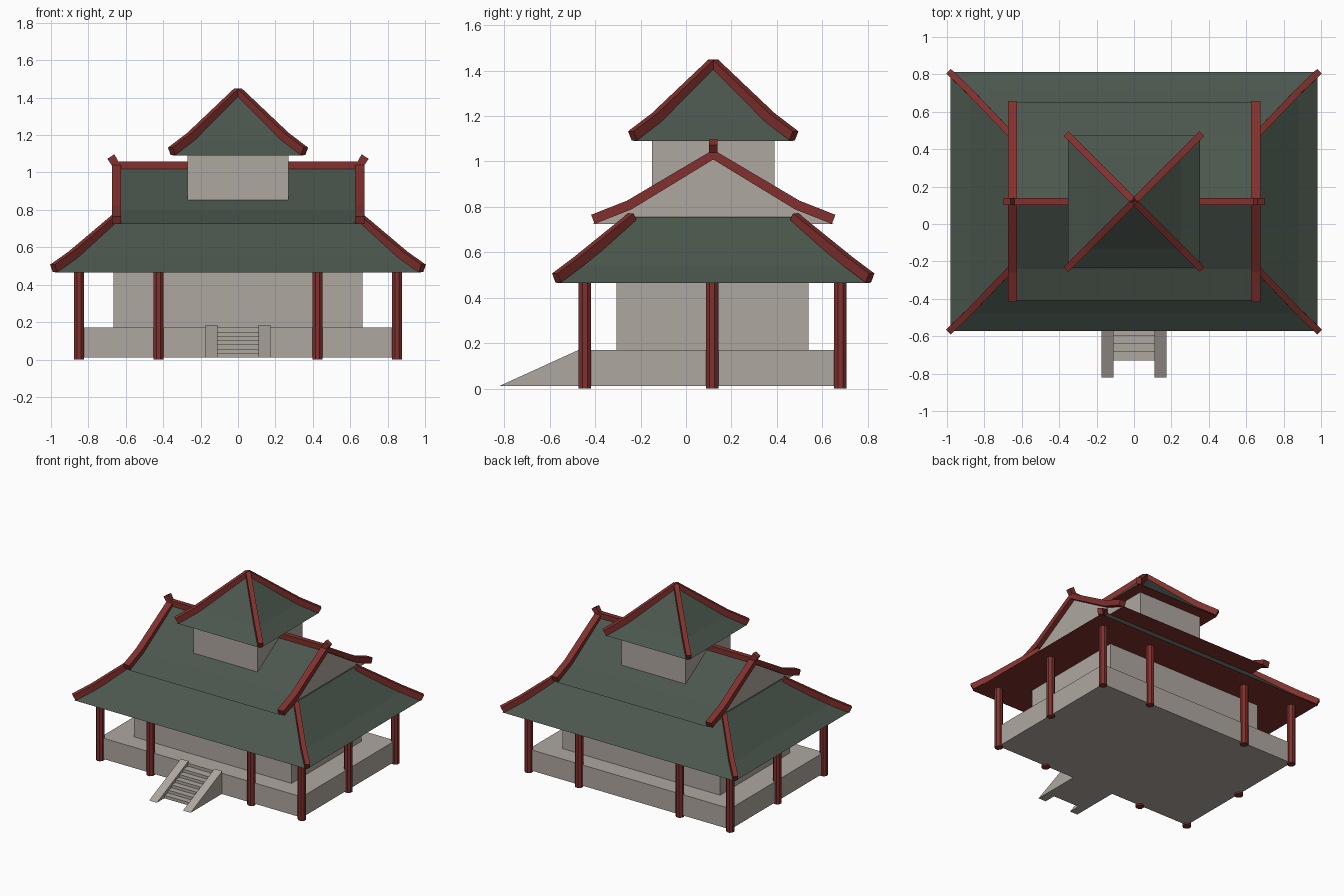
import bpy
from mathutils import Vector

if "Cube" in bpy.data.objects:
    bpy.data.objects.remove(bpy.data.objects["Cube"])

CY = 0.12  # the building's centre line in y; the stairs fill the rest


def material(name, rgb):
    m = bpy.data.materials.new(name)
    m.diffuse_color = (*rgb, 1)
    m.use_nodes = True
    m.node_tree.nodes["Principled BSDF"].inputs["Base Color"].default_value = m.diffuse_color
    return m


GREEN = material("roof_green", (0.070, 0.095, 0.075))
RED = material("trim_red", (0.22, 0.030, 0.026))
STONE = material("warm_stone", (0.43, 0.39, 0.35))


def mesh_object(name, verts, faces, mats, slots=None):
    me = bpy.data.meshes.new(name)
    me.from_pydata([tuple(v) for v in verts], [], faces)
    for m in mats:
        me.materials.append(m)
    if slots:
        for p, s in zip(me.polygons, slots):
            p.material_index = s
    ob = bpy.data.objects.new(name, me)
    bpy.context.collection.objects.link(ob)
    return ob


def box(name, x0, x1, y0, y1, z0, z1):
    v = [(x, y, z) for z in (z0, z1) for x, y in ((x0, y0), (x1, y0), (x1, y1), (x0, y1))]
    f = [(3, 2, 1, 0), (4, 5, 6, 7)] + [(i, (i + 1) % 4, (i + 1) % 4 + 4, i + 4) for i in range(4)]
    return mesh_object(name, v, f, [STONE])


def prism_x(name, profile, x0, x1, mats, slots=None):
    """Extrude a counter-clockwise (y, z) profile along x."""
    n = len(profile)
    v = [(x, y, z) for x in (x0, x1) for y, z in profile]
    f = [tuple(range(n - 1, -1, -1)), tuple(range(n, 2 * n))]
    f += [(i, (i + 1) % n, (i + 1) % n + n, i + n) for i in range(n)]
    return mesh_object(name, v, f, mats, slots)


def hip_roof(name, rings):
    """Stacked rectangles (half x, half y, z); red soffit, green slopes."""
    v = [(sx * hx, CY + sy * hy, z) for hx, hy, z in rings
         for sx, sy in ((-1, -1), (1, -1), (1, 1), (-1, 1))]
    f, slots = [(3, 2, 1, 0)], [1]
    for r in range(len(rings) - 1):
        for i in range(4):
            j = (i + 1) % 4
            f.append((r * 4 + i, r * 4 + j, r * 4 + 4 + j, r * 4 + 4 + i))
            slots.append(0)
    k = len(v) - 4
    f.append((k, k + 1, k + 2, k + 3))
    slots.append(0)
    return mesh_object(name, v, f, [GREEN, RED], slots)


def rail(name, path, w, h):
    """Sweep a w by h rectangle along a path lying in one vertical plane."""
    p = [Vector(q) for q in path]
    flat = p[-1] - p[0]
    side = Vector((flat.y, -flat.x, 0)).normalized()
    v, f = [], [(0, 1, 2, 3)]
    for i, q in enumerate(p):
        t = Vector()
        if i > 0:
            t += (q - p[i - 1]).normalized()
        if i < len(p) - 1:
            t += (p[i + 1] - q).normalized()
        up = side.cross(t.normalized())
        for a, b in ((-1, -1), (1, -1), (1, 1), (-1, 1)):
            v.append(q + side * a * w / 2 + up * b * h / 2)
    for r in range(len(p) - 1):
        for i in range(4):
            j = (i + 1) % 4
            f.append((r * 4 + j, r * 4 + i, r * 4 + 4 + i, r * 4 + 4 + j))
    k = len(v) - 4
    f.append((k + 3, k + 2, k + 1, k))
    return mesh_object(name, v, f, [RED])


def hip_rails(name, pts):
    """The same hip rail on all four corners."""
    for sx in (-1, 1):
        for sy in (-1, 1):
            rail(name, [(sx * x, CY + sy * y, z) for x, y, z in pts], 0.035, 0.045)


# Platform and main hall
box("platform", -0.85, 0.85, CY - 0.565, CY + 0.56, 0.012, 0.17)
box("hall_walls", -0.665, 0.665, CY - 0.425, CY + 0.42, 0.17, 0.47)

# Columns around the veranda
spots = [(x, y) for x in (-0.85, -0.425, 0.425, 0.85) for y in (-0.565, 0.56)]
spots += [(-0.85, -0.005), (0.85, -0.005)]
for x, y in spots:
    bpy.ops.mesh.primitive_cylinder_add(vertices=8, radius=0.03, depth=0.475,
                                        location=(x, CY + y, 0.2375), rotation=(0, 0, 0.3927))
    bpy.context.object.name = "column"
    bpy.context.object.data.materials.append(RED)

# Front stairs with sloping side walls
for s in (-1, 1):
    prism_x("stair_side", [(-0.82, 0.012), (-0.44, 0.012), (-0.44, 0.185)],
            s * 0.1425 - 0.0325, s * 0.1425 + 0.0325, [STONE])
for i in range(6):
    y = -0.73 + 0.045 * i
    box("stair_step", -0.11, 0.11, y, y + 0.045 if i < 5 else -0.445,
        0.012, 0.035 + 0.0225 * i)

# Lower hipped roof
hip_roof("lower_roof", [(0.98, 0.692, 0.465), (0.88, 0.595, 0.54), (0.65, 0.35, 0.755)])
hip_rails("lower_hip_rail", [(0.985, 0.69, 0.487), (0.885, 0.595, 0.558), (0.655, 0.355, 0.752)])

# Upper gabled roof: red underside, green slopes, stone gable ends
half = [(0.53, 0.725), (0.36, 0.797), (0, 1.025)]
profile = [(CY - 0.53, 0.725)] + [(CY + y, z) for y, z in half] + [(CY - 0.36, 0.797)]
prism_x("gable_roof", profile, -0.64, 0.64, [GREEN, RED, STONE], [2, 2, 1, 0, 0, 0, 0])
for s in (-1, 1):
    rail("gable_rail", [(s * 0.65, CY - 0.53, 0.745), (s * 0.65, CY - 0.37, 0.808),
                        (s * 0.65, CY, 1.03), (s * 0.65, CY + 0.37, 0.808),
                        (s * 0.65, CY + 0.53, 0.745)], 0.05, 0.043)
rail("ridge_beam", [(-0.68, CY, 1.085), (-0.65, CY, 1.038),
                    (0.65, CY, 1.038), (0.68, CY, 1.085)], 0.036, 0.045)

# Lantern tower and its pyramid roof
box("tower_walls", -0.27, 0.27, CY - 0.27, CY + 0.27, 0.75, 1.1)
hip_roof("tower_roof", [(0.353, 0.353, 1.09), (0.25, 0.25, 1.178), (0.005, 0.005, 1.425)])
hip_rails("tower_hip_rail", [(0.355, 0.355, 1.113), (0.25, 0.25, 1.193), (0, 0, 1.43)])
